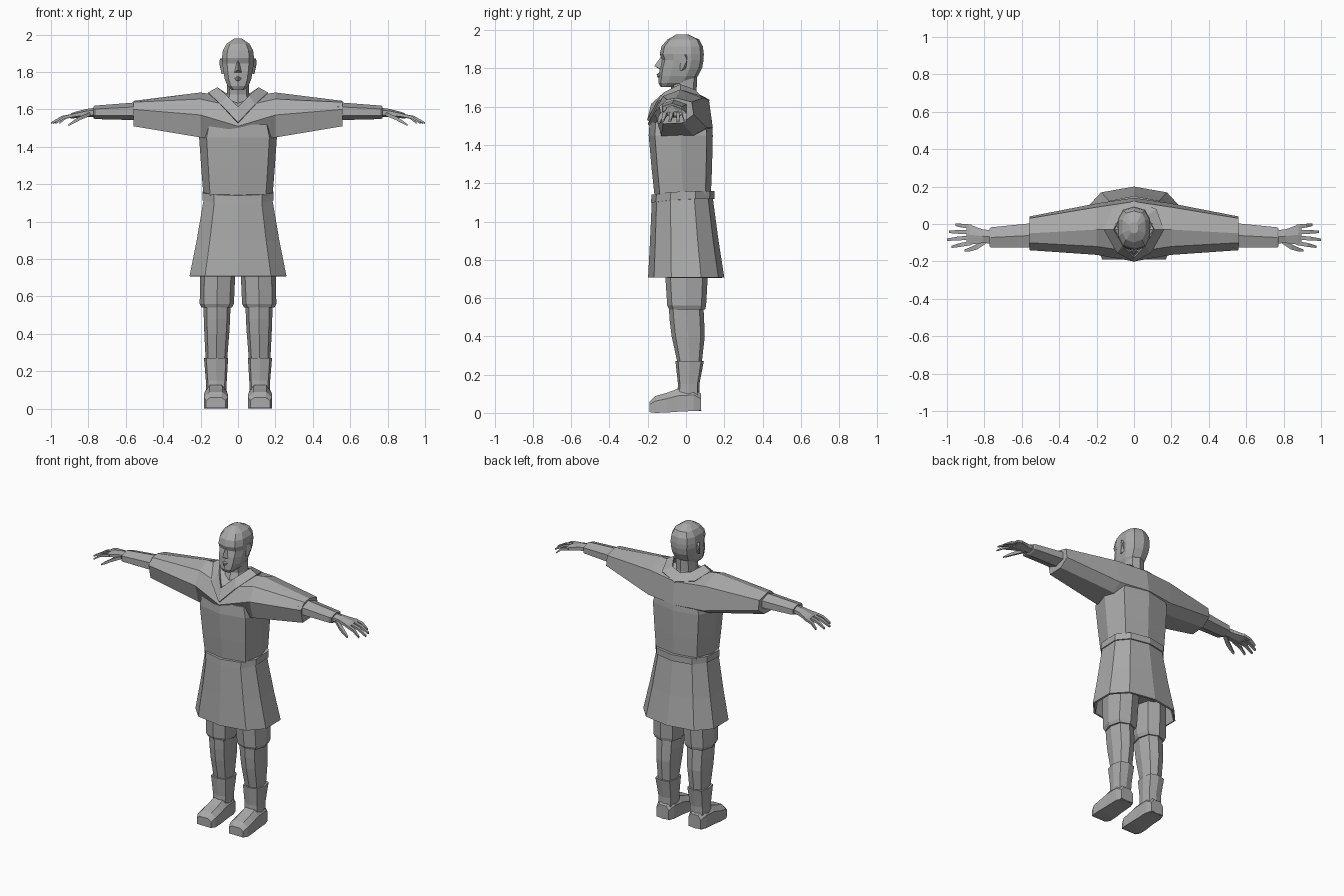
import bpy, bmesh, math
from mathutils import Vector

grey = bpy.data.materials.new("plain_grey")
grey.diffuse_color = (0.4, 0.4, 0.4, 1)


def finish(name, bm, mirror=False, thick=0):
    """Turn a bmesh into a flat shaded object."""
    bmesh.ops.recalc_face_normals(bm, faces=bm.faces)
    me = bpy.data.meshes.new(name)
    bm.to_mesh(me)
    bm.free()
    me.materials.append(grey)
    ob = bpy.data.objects.new(name, me)
    bpy.context.collection.objects.link(ob)
    if mirror:
        m = ob.modifiers.new("mirror", 'MIRROR')
        m.use_clip = True
    if thick:
        s = ob.modifiers.new("thickness", 'SOLIDIFY')
        s.thickness = thick
    return ob


def loft(name, rings, mirror=False, caps=True, closed=True, thick=0):
    """Skin a row of equal-length rings."""
    bm = bmesh.new()
    rows = [[bm.verts.new(p) for p in r] for r in rings]
    n = len(rows[0])
    for a, b in zip(rows, rows[1:]):
        for i in range(n if closed else n - 1):
            j = (i + 1) % n
            bm.faces.new((a[i], a[j], b[j], b[i]))
    if caps:
        bm.faces.new(rows[0])
        bm.faces.new(rows[-1])
    return finish(name, bm, mirror, thick)


def oval(z, x0, x1, y0, y1, n=10, power=0.8, dip=0.0):
    """Horizontal ring with a corner at front and back; dip lowers its front."""
    ring = []
    for i in range(n):
        a = 2 * math.pi * i / n
        s, c = math.sin(a), math.cos(a)
        x = (x0 + x1) / 2 + (x1 - x0) / 2 * math.copysign(abs(s) ** power, s)
        y = (y0 + y1) / 2 - (y1 - y0) / 2 * math.copysign(abs(c) ** power, c)
        ring.append((x, y, z - dip * max(c, 0)))
    return ring


def stack(name, rows, mirror=False, n=10, power=0.8, caps=True, thick=0, dip=0):
    """Vertical loft from rows of z, x0, x1, y0, y1."""
    return loft(name, [oval(*r, n, power, dip) for r in rows], mirror, caps, True, thick)


def sym(*rows):
    """Rows of z, half width, y0, y1 for centred parts."""
    return [(z, -w, w, a, b) for z, w, a, b in rows]


# Tunic body
stack("tunic_body", sym((1.14, .185, -.165, .13), (1.28, .196, -.18, .136),
                        (1.45, .208, -.195, .14), (1.52, .19, -.19, .135)), n=8, power=.62)

# Shoulders and sleeves in one sweep across x
sections = [(.56, [(-.05, 1.645), (-.10, 1.638), (-.14, 1.60), (-.12, 1.51), (-.02, 1.515), (.04, 1.56), (.03, 1.625)]),
            (.20, [(-.03, 1.69), (-.12, 1.655), (-.165, 1.57), (-.13, 1.45), (.04, 1.45), (.11, 1.49), (.09, 1.645)]),
            (.00, [(-.03, 1.66), (-.15, 1.61), (-.20, 1.51), (-.12, 1.42), (.04, 1.42), (.14, 1.49), (.12, 1.635)])]
yoke = [[(x, y, z) for y, z in s] for x, s in sections]
yoke += [[(-x, y, z) for x, y, z in r] for r in yoke[1::-1]]
loft("shoulders_and_sleeves", yoke)

# V-shaped collar: inner and outer edge
inner = [(0, .06, 1.67), (.07, .045, 1.69), (.11, -.03, 1.718), (.06, -.115, 1.675), (0, -.182, 1.615)]
outer = [(0, .125, 1.635), (.12, .08, 1.655), (.16, -.03, 1.69), (.09, -.155, 1.625), (0, -.203, 1.53)]
loft("collar", [inner, outer], mirror=True, caps=False, closed=False, thick=.012)

# Belt and skirt
stack("belt", sym((1.118, .198, -.183, .15), (1.16, .198, -.18, .15)), dip=.02)
stack("skirt", sym((1.125, .19, -.178, .14), (.90, .23, -.188, .17), (.708, .27, -.198, .20)),
      caps=False, thick=.012, dip=.0)
stack("hips", sym((.76, .19, -.11, .12), (1.10, .17, -.14, .12)))

# Legs, mirrored
stack("shorts_leg", [(.54, .032, .195, -.088, .10), (.56, .022, .205, -.098, .105),
                     (.82, .01, .20, -.115, .12)], True, 8)
stack("lower_leg", [(.24, .06, .172, -.04, .08), (.40, .047, .18, -.075, .098),
                    (.48, .042, .183, -.085, .095), (.58, .04, .185, -.092, .09)], True, 8)
stack("boot_shaft", [(.01, .058, .178, -.06, .08), (.10, .062, .172, -.045, .07),
                     (.15, .06, .172, -.042, .07), (.27, .053, .182, -.055, .093)], True, 8, .6)

# Foot as sections along y: y, half width, bottom, top
foot = []
for y, w, b, t in [(.078, .045, .013, .10), (.04, .058, .01, .13), (-.045, .06, .006, .125),
                   (-.10, .064, .002, .105), (-.16, .064, 0, .088), (-.19, .052, .004, .06)]:
    c = .118
    foot.append([(c - w, y, b), (c + w, y, b), (c + w, y, b + (t - b) * .7),
                 (c + w * .55, y, t), (c - w * .55, y, t), (c - w, y, b + (t - b) * .7)])
loft("foot", foot, True)


def limb(name, rows, n=6):
    """Loft along x from rows of x, y, z, half depth, half height."""
    rings = []
    for x, y, z, ry, rz in rows:
        rings.append([(x, y + ry * math.cos(2 * math.pi * (i + .5) / n) * 1.12,
                       z + rz * math.sin(2 * math.pi * (i + .5) / n)) for i in range(n)])
    return loft(name, rings, True)


# Forearm cuff, palm, fingers and thumb
limb("forearm", [(.53, -.06, 1.59, .068, .048), (.765, -.072, 1.584, .056, .036), (.772, -.072, 1.584, .05, .032)])
limb("palm", [(.75, -.07, 1.585, .036, .026), (.81, -.065, 1.58, .038, .022),
              (.88, -.057, 1.568, .055, .016), (.895, -.057, 1.564, .05, .012)])
for label, y0, x1, y1 in [("index", -.102, .975, -.122), ("middle", -.072, 1.0, -.084),
                          ("ring", -.042, .99, -.042), ("little", -.014, .955, -.004)]:
    xm, ym = .885 + (x1 - .885) * .5, (y0 + y1) / 2
    limb(label + "_finger", [(.87, y0, 1.57, .014, .012), (xm, ym, 1.557, .013, .011),
                             (x1, y1, 1.526, .008, .007)], 4)
limb("thumb", [(.79, -.088, 1.575, .02, .014), (.84, -.122, 1.555, .018, .014),
               (.875, -.135, 1.535, .014, .012), (.905, -.142, 1.516, .008, .007)], 4)

# Neck and head
stack("neck", sym((1.62, .07, -.10, .07), (1.68, .06, -.075, .055), (1.78, .058, -.09, .06)), n=8)
stack("head", sym((1.703, .034, -.132, -.06), (1.725, .058, -.145, .03), (1.76, .073, -.142, .062),
                  (1.805, .082, -.137, .085), (1.845, .087, -.126, .092), (1.875, .089, -.137, .093),
                  (1.915, .084, -.128, .088), (1.95, .064, -.098, .07), (1.978, .022, -.05, .01)), power=.75)


def wedge(name, pts, mirror=False):
    """Convex hull of a few points."""
    bm = bmesh.new()
    for p in pts:
        bm.verts.new(p)
    bmesh.ops.convex_hull(bm, input=bm.verts)
    return finish(name, bm, mirror)


wedge("nose", [(0, -.128, 1.865), (0, -.166, 1.812), (.02, -.132, 1.797), (-.02, -.132, 1.797),
               (0, -.13, 1.792), (.012, -.11, 1.85), (-.012, -.11, 1.85)])
wedge("mouth", [(.026, -.13, 1.763), (-.026, -.13, 1.763), (0, -.153, 1.770), (0, -.151, 1.755),
                (0, -.135, 1.782), (0, -.135, 1.745)])
wedge("ear", [(.08, -.035, 1.865), (.097, -.005, 1.872), (.099, .005, 1.84), (.08, .005, 1.87),
              (.078, -.03, 1.79), (.088, -.02, 1.79), (.075, .0, 1.80)], True)
